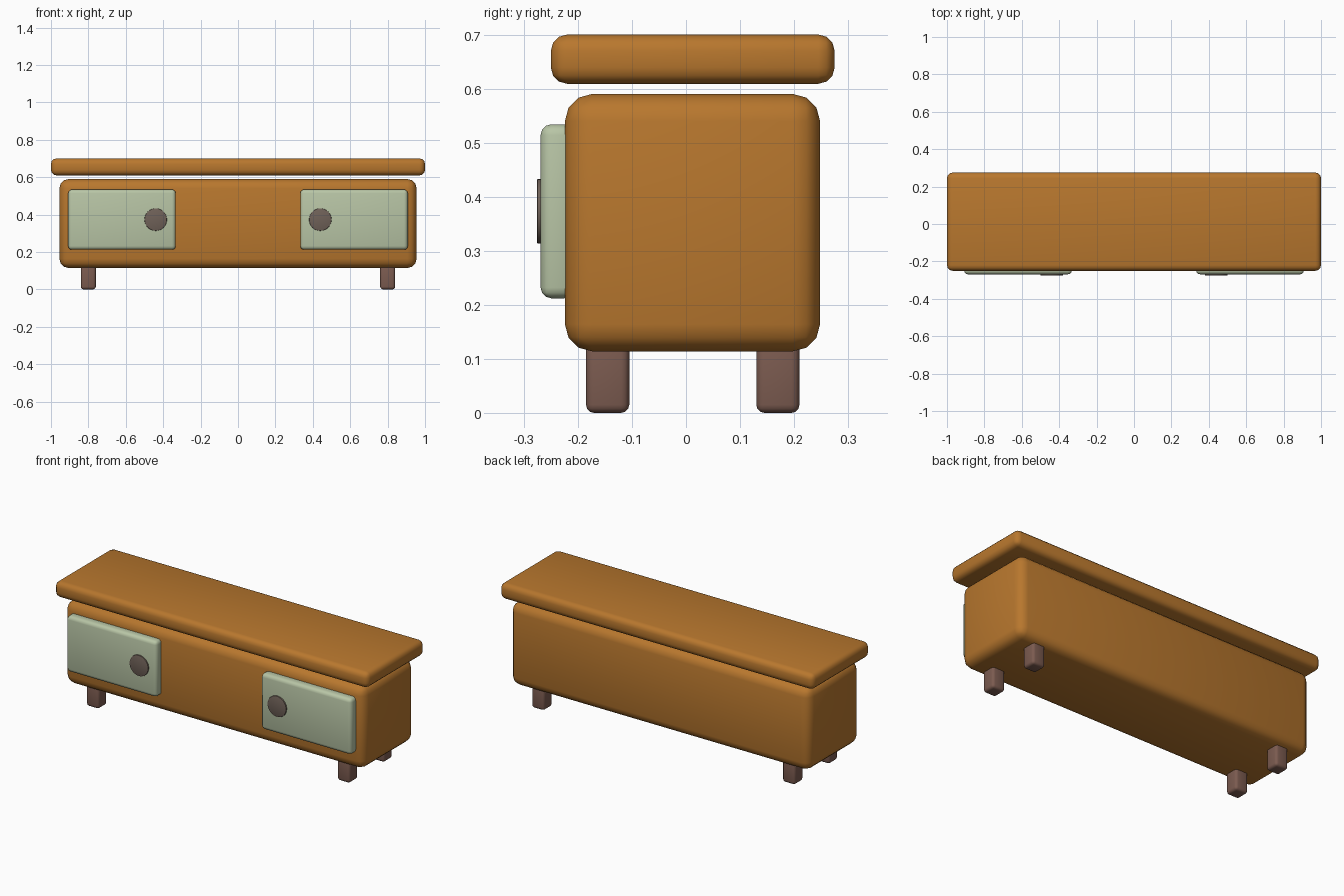
import bpy, math

if "Cube" in bpy.data.objects:
    bpy.data.objects.remove(bpy.data.objects["Cube"])


def material(name, rgb):
    m = bpy.data.materials.new(name)
    m.diffuse_color = (*rgb, 1)
    m.use_nodes = True
    m.node_tree.nodes["Principled BSDF"].inputs["Base Color"].default_value = m.diffuse_color
    return m


WOOD = material("warm wood", (0.48, 0.185, 0.027))
SAGE = material("sage green", (0.48, 0.56, 0.38))
BROWN = material("dark brown", (0.20, 0.105, 0.08))
KNOB = material("grey brown", (0.16, 0.12, 0.098))


def finish(ob, name, mat, bevel, segments):
    ob.name = name
    ob.data.materials.append(mat)
    mod = ob.modifiers.new("rounded edges", 'BEVEL')
    mod.width = bevel
    mod.segments = segments
    mod.limit_method = 'ANGLE'
    mod.angle_limit = math.radians(40)
    bpy.ops.object.modifier_apply(modifier=mod.name)
    bpy.ops.object.shade_smooth_by_angle(angle=math.radians(40))


def box(name, lo, hi, mat, bevel, segments=3):
    bpy.ops.mesh.primitive_cube_add(size=1, location=[(a + b) / 2 for a, b in zip(lo, hi)])
    ob = bpy.context.object
    ob.scale = [b - a for a, b in zip(lo, hi)]
    bpy.ops.object.transform_apply(location=False, rotation=False, scale=True)
    finish(ob, name, mat, bevel, segments)


# Cabinet body and floating top board
box("cabinet_body", (-0.955, -0.224, 0.114), (0.955, 0.248, 0.59), WOOD, 0.05)
box("top_board", (-1, -0.25, 0.609), (1, 0.275, 0.70), WOOD, 0.03)

for side, s in (("left", -1), ("right", 1)):
    # Doors
    x0, x1 = sorted((s * 0.333, s * 0.908))
    box(side + "_door", (x0, -0.269, 0.212), (x1, -0.205, 0.534), SAGE, 0.02)

    # Flat round knobs
    bpy.ops.mesh.primitive_cylinder_add(vertices=32, radius=0.06, depth=0.02,
                                        location=(s * 0.44, -0.266, 0.373),
                                        rotation=(math.pi / 2, 0, 0))
    finish(bpy.context.object, side + "_knob", KNOB, 0.003, 2)

    # Legs
    for end, y in (("front", -0.145), ("back", 0.17)):
        x = s * 0.80
        box(f"{end}_{side}_leg", (x - 0.04, y - 0.04, 0), (x + 0.04, y + 0.04, 0.14), BROWN, 0.015)
